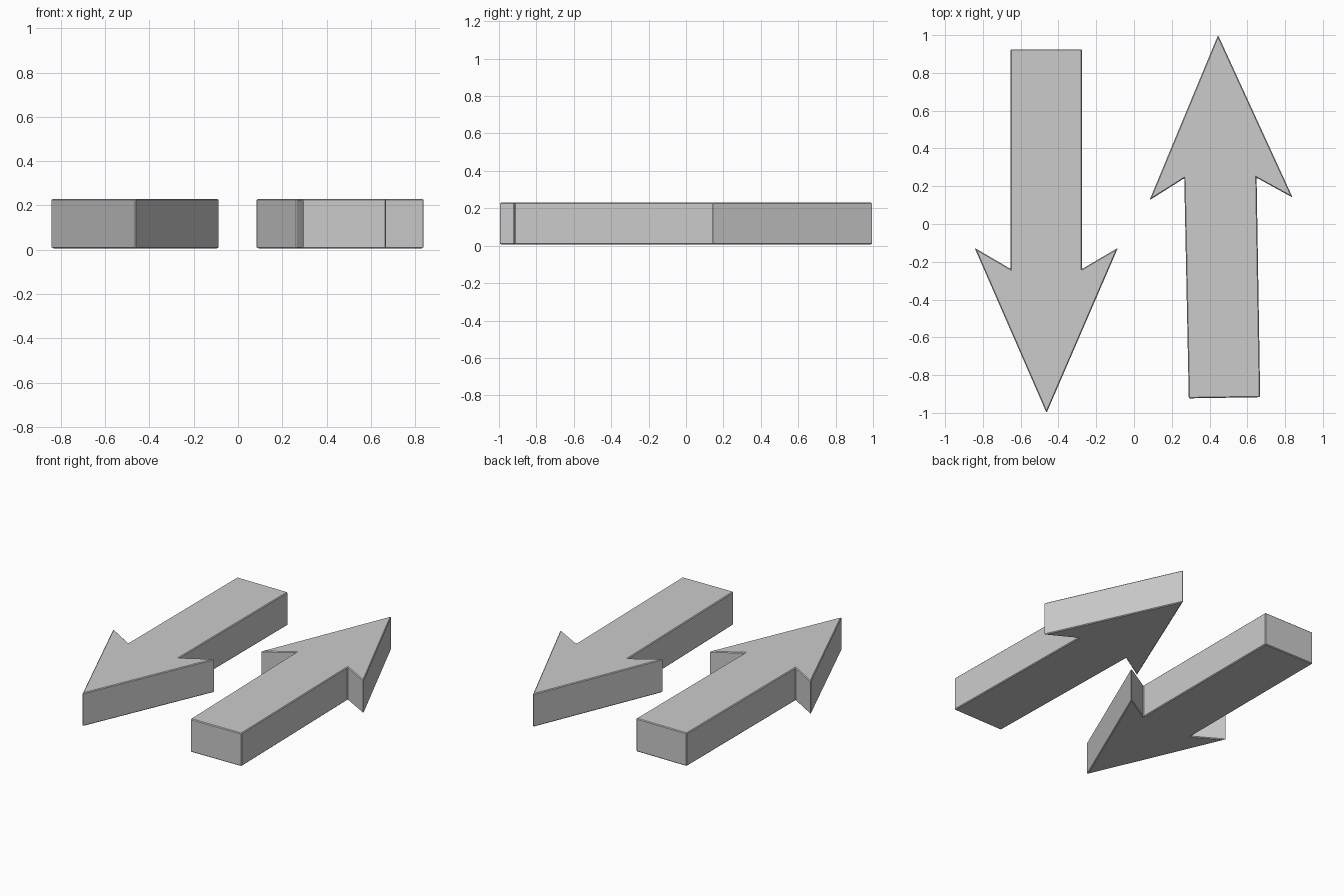
import bpy
import bmesh

if "Cube" in bpy.data.objects:
    bpy.data.objects.remove(bpy.data.objects["Cube"])

Z0, Z1 = 0.006, 0.23


def arrow(name, outline):
    """Extrude a counter-clockwise outline into a slab with finely bevelled edges."""
    bm = bmesh.new()
    face = bm.faces.new([bm.verts.new((x, y, Z0)) for x, y in outline])
    ext = bmesh.ops.extrude_face_region(bm, geom=[face], use_keep_orig=True)
    top = [v for v in ext["geom"] if isinstance(v, bmesh.types.BMVert)]
    bmesh.ops.translate(bm, verts=top, vec=(0, 0, Z1 - Z0))
    bmesh.ops.recalc_face_normals(bm, faces=bm.faces[:])
    mesh = bpy.data.meshes.new(name)
    bm.to_mesh(mesh)
    bm.free()
    obj = bpy.data.objects.new(name, mesh)
    bpy.context.collection.objects.link(obj)
    bevel = obj.modifiers.new("edge_bevel", "BEVEL")
    bevel.width = 0.005
    bevel.segments = 1
    return obj


# Left arrow, pointing to the front
arrow("front_pointing_arrow", [
    (-0.463, -1.0), (-0.085, -0.126), (-0.275, -0.238), (-0.275, 0.925),
    (-0.653, 0.925), (-0.653, -0.238), (-0.844, -0.126)])

# Right arrow, pointing to the back, with a slightly skewed shaft
arrow("back_pointing_arrow", [
    (0.445, 1.0), (0.082, 0.126), (0.266, 0.242), (0.290, -0.923),
    (0.668, -0.917), (0.649, 0.245), (0.840, 0.140)])
